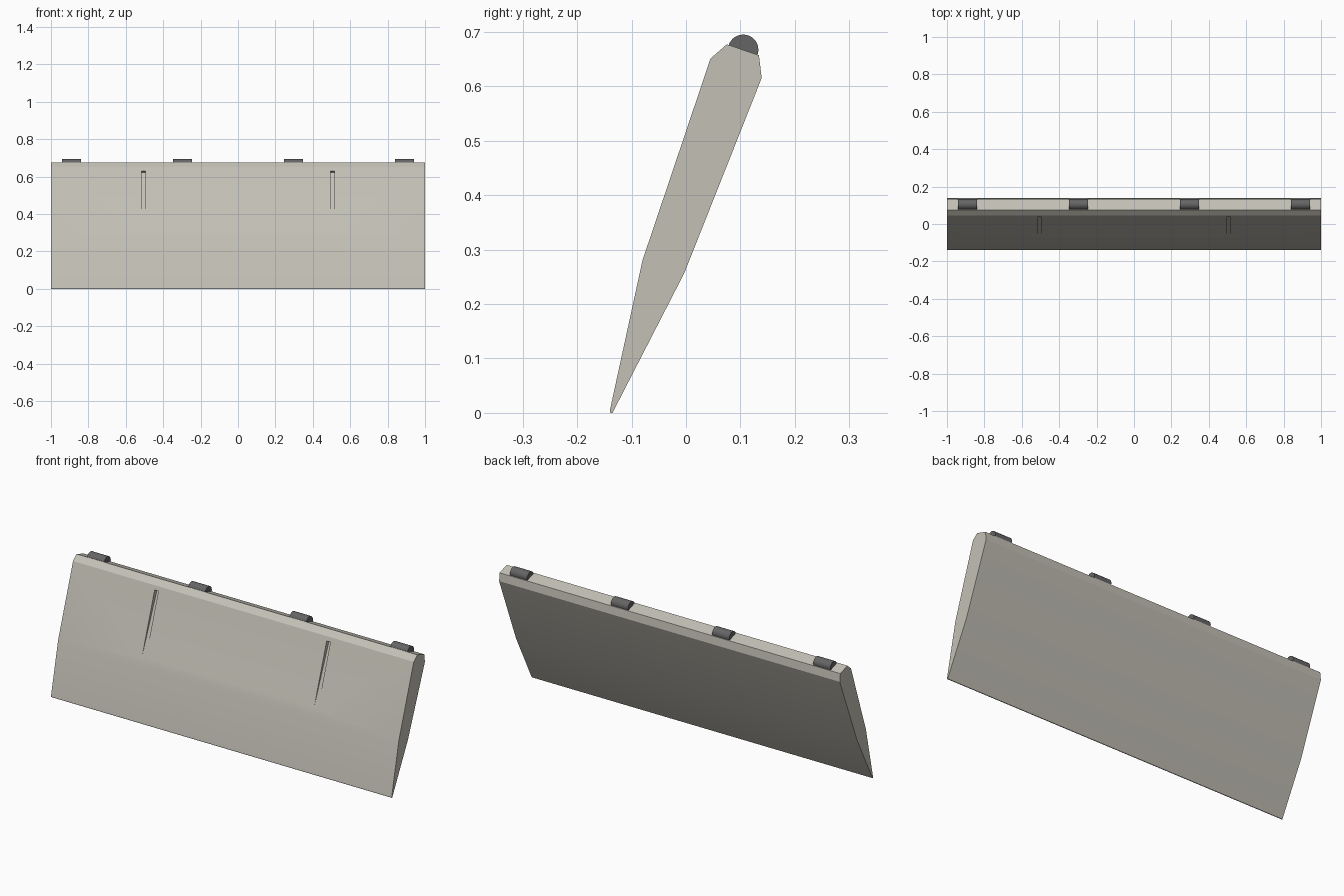
import bpy
import bmesh
from math import radians, pi

if "Cube" in bpy.data.objects:
    bpy.data.objects.remove(bpy.data.objects["Cube"], do_unlink=True)


def material(name, color):
    mat = bpy.data.materials.new(name)
    mat.use_nodes = True
    mat.diffuse_color = color
    bsdf = next(n for n in mat.node_tree.nodes if n.type == "BSDF_PRINCIPLED")
    bsdf.inputs["Base Color"].default_value = color
    return mat


def add_object(name, bm, mat):
    bmesh.ops.recalc_face_normals(bm, faces=bm.faces)
    mesh = bpy.data.meshes.new(name)
    bm.to_mesh(mesh)
    bm.free()
    mesh.materials.append(mat)
    obj = bpy.data.objects.new(name, mesh)
    bpy.context.collection.objects.link(obj)
    return obj


def prism(name, profile, x, half_width, mat):
    """Extrude a (y, z) profile along x."""
    bm = bmesh.new()
    face = bm.faces.new([bm.verts.new((x - half_width, y, z)) for y, z in profile])
    ext = bmesh.ops.extrude_face_region(bm, geom=[face])
    verts = [v for v in ext["geom"] if isinstance(v, bmesh.types.BMVert)]
    bmesh.ops.translate(bm, verts=verts, vec=(2 * half_width, 0, 0))
    return add_object(name, bm, mat)


def select_only(obj):
    bpy.ops.object.select_all(action="DESELECT")
    obj.select_set(True)
    bpy.context.view_layer.objects.active = obj


def smooth(obj, degrees):
    select_only(obj)
    bpy.ops.object.shade_smooth_by_angle(angle=radians(degrees))


panel_paint = material("warm light grey", (0.55, 0.53, 0.47, 1))
hinge_metal = material("dark grey", (0.13, 0.13, 0.13, 1))

# Tapered panel, leaning back
panel_profile = [(-0.135, 0), (-0.003, 0.257), (0.139, 0.615), (0.134, 0.657),
                 (0.075, 0.677), (0.045, 0.651), (-0.08, 0.28), (-0.14, 0.004),
                 (-0.139, 0)]
panel = prism("flap_panel", panel_profile, 0, 1, panel_paint)

# Two front grooves that grow deeper toward the top
groove_profile = [(-0.083, 0.28), (0.058, 0.622), (0.017, 0.637), (-0.11, 0.28)]
for x in (-0.505, 0.505):
    cutter = prism("groove_cutter", groove_profile, x, 0.011, panel_paint)
    cutter.hide_render = True
    cut = panel.modifiers.new("groove", "BOOLEAN")
    cut.operation = "DIFFERENCE"
    cut.solver = "EXACT"
    cut.object = cutter
    select_only(panel)
    bpy.ops.object.modifier_apply(modifier=cut.name)
    bpy.data.objects.remove(cutter, do_unlink=True)
smooth(panel, 20)

# Hinge barrels along the top edge
for i, x in enumerate((-0.89, -0.297, 0.297, 0.89)):
    bpy.ops.mesh.primitive_cylinder_add(vertices=32, radius=0.028, depth=0.1,
                                        location=(x, 0.105, 0.667),
                                        rotation=(0, pi / 2, 0))
    hinge = bpy.context.object
    hinge.name = f"hinge_barrel_{i + 1}"
    hinge.data.materials.append(hinge_metal)
    smooth(hinge, 30)
